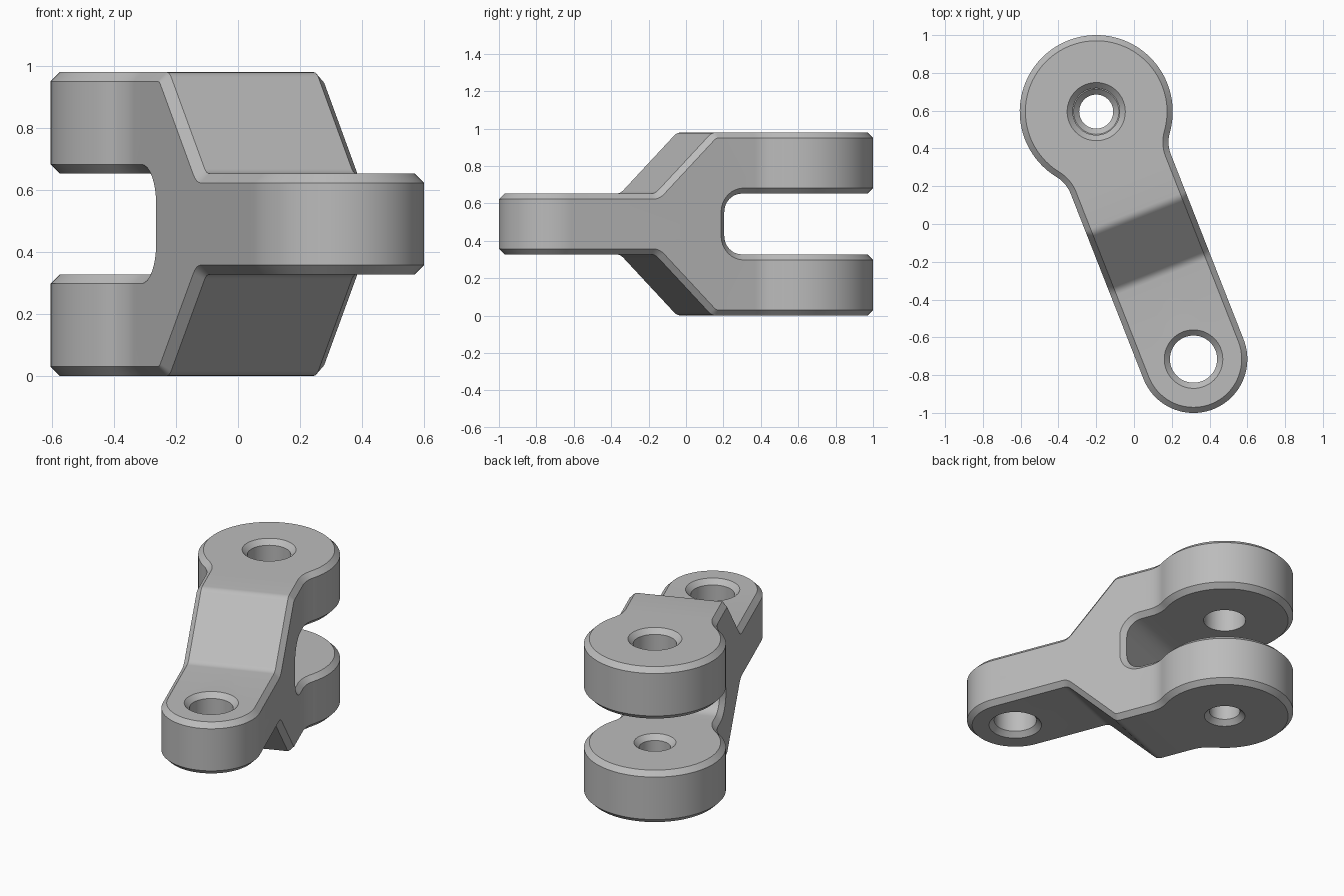
import bpy, bmesh
from math import pi, sin, cos, tan, atan2, sqrt
from mathutils import Matrix

if "Cube" in bpy.data.objects:
    bpy.data.objects.remove(bpy.data.objects["Cube"])

# Main dimensions; v runs along the link from the fork eye to the tongue eye
R_FORK, R_TONGUE, LENGTH = 0.405, 0.285, 1.408
FILLET, CHAMFER, FOLD = 0.18, 0.03, 0.06
Z_FORK, Z_TONGUE = 0.49, 0.1625
FOLD_TOP, FOLD_LOW = 0.59, 0.917
SLOT_END, SLOT_ROUND = 0.52, 0.10
PLACE = Matrix.Translation((-0.2, 0.595, Z_FORK)) @ Matrix.Rotation(atan2(0.515, 1.31), 4, 'Z')

grey = bpy.data.materials.new("light_grey")
grey.use_nodes = True
grey.diffuse_color = (0.5, 0.5, 0.5, 1)
grey.node_tree.nodes["Principled BSDF"].inputs["Base Color"].default_value = (0.5, 0.5, 0.5, 1)


def arc(cx, cy, r, start, end, n):
    return [(cx + r * cos(start + (end - start) * i / n),
             cy + r * sin(start + (end - start) * i / n)) for i in range(n + 1)]


def head(inset, z):
    """Half outline of the fork eye and the fillet into the arm."""
    reach = sqrt((R_FORK + FILLET) ** 2 - (R_TONGUE + FILLET) ** 2)
    beta = atan2(R_TONGUE + FILLET, reach)
    pts = arc(0, 0, R_FORK - inset, pi, beta, 36)
    pts += arc(reach, R_TONGUE + FILLET, FILLET + inset, beta + pi, 1.5 * pi, 8)[1:]
    return [(v, w, z) for v, w in pts]


def folds(inset, drop):
    """Sloped step between fork and tongue, along one edge."""
    k = FOLD * tan(pi / 8)
    pts = arc(FOLD_TOP - k, Z_FORK - FOLD, FOLD - drop, pi / 2, pi / 4, 4)
    pts += arc(FOLD_LOW + k, Z_TONGUE + FOLD, FOLD + drop, 1.25 * pi, 1.5 * pi, 4)
    return [(v, R_TONGUE - inset, z) for v, z in pts]


def tail(inset, z):
    return [(v, w, z) for v, w in arc(LENGTH, 0, R_TONGUE - inset, pi / 2, 0, 24)]


def slot(inset, grow):
    """Rounded end of the fork slot, down to the middle plane."""
    pts = arc(SLOT_END - SLOT_ROUND, Z_TONGUE - SLOT_ROUND, SLOT_ROUND + grow, pi / 2, 0, 8)
    pts.append((SLOT_END + grow, 0))
    return [(v, R_TONGUE - inset, z) for v, z in pts]


# Quarter of the body, then mirrored sideways and vertically
bm = bmesh.new()


def ring(pts):
    return [bm.verts.new((w, -v, z)) for v, w, z in pts]


def bridge(a, b):
    for i in range(len(a) - 1):
        bm.faces.new((a[i], a[i + 1], b[i + 1], b[i]))


def cap(verts):
    bridge(verts, [bm.verts.new((0, p.co.y, p.co.z)) for p in verts])


c = CHAMFER
top_in = ring(head(c, Z_FORK) + folds(c, 0) + tail(c, Z_TONGUE))
heads, steps, tails = head(0, Z_FORK - c), folds(0, c), tail(0, Z_TONGUE - c)
top_out = ring(heads + steps + tails)
slot_in = ring(head(c, Z_TONGUE) + slot(c, 0))
slot_out = ring(head(0, Z_TONGUE + c) + slot(0, c))
tail_mid = ring(tail(0, 0))
cap(top_in)
cap(slot_in)
bridge(top_in, top_out)
bridge(slot_in, slot_out)
n, m = len(heads), len(heads) + len(steps)
bridge(top_out[:n], slot_out[:n])
bridge(top_out[m:], tail_mid)
bm.faces.new(top_out[n - 1:m + 1] + [tail_mid[0]] + slot_out[n - 1:][::-1])
bmesh.ops.remove_doubles(bm, verts=bm.verts[:], dist=1e-5)
for axis in 'XZ':
    bmesh.ops.mirror(bm, geom=bm.verts[:] + bm.edges[:] + bm.faces[:],
                     matrix=Matrix.Identity(4), merge_dist=1e-5, axis=axis)
    bmesh.ops.remove_doubles(bm, verts=bm.verts[:], dist=1e-5)


def finish(mesh_bm, name):
    bmesh.ops.recalc_face_normals(mesh_bm, faces=mesh_bm.faces[:])
    mesh = bpy.data.meshes.new(name)
    mesh_bm.to_mesh(mesh)
    mesh_bm.free()
    mesh.materials.append(grey)
    obj = bpy.data.objects.new(name, mesh)
    obj.matrix_world = PLACE
    bpy.context.collection.objects.link(obj)
    return obj


def bore(name, v, profile, sides=64):
    """Lathed cutter from (radius, height) pairs."""
    cut = bmesh.new()
    rings = [[cut.verts.new((r * cos(2 * pi * i / sides), r * sin(2 * pi * i / sides) - v, z))
              for i in range(sides)] for r, z in profile]
    for a, b in zip(rings, rings[1:]):
        for i in range(sides):
            j = (i + 1) % sides
            cut.faces.new((a[i], a[j], b[j], b[i]))
    cut.faces.new(rings[0])
    cut.faces.new(rings[-1])
    obj = finish(cut, name)
    obj.hide_render = True
    return obj


body = finish(bm, "clevis_link")

# Stepped pin hole in the fork, countersunk hole in the tongue
e = 0.01
cutters = [
    bore("fork_bore", 0, [
        (0.12 + e, -Z_FORK - e), (0.09, -Z_FORK + c), (0.09, -Z_TONGUE - c),
        (0.12 + e, -Z_TONGUE + e), (0.124, 0), (0.124, Z_FORK - c), (0.154 + e, Z_FORK + e)]),
    bore("tongue_bore", LENGTH, [
        (0.155 + e, -Z_TONGUE - e), (0.125, -Z_TONGUE + c),
        (0.125, Z_TONGUE - c), (0.155 + e, Z_TONGUE + e)]),
]
for cutter in cutters:
    mod = body.modifiers.new(cutter.name, 'BOOLEAN')
    mod.operation = 'DIFFERENCE'
    mod.solver = 'EXACT'
    mod.object = cutter

# Apply the cuts and smooth the rounded walls
bpy.ops.object.select_all(action='DESELECT')
body.select_set(True)
bpy.context.view_layer.objects.active = body
bpy.ops.object.convert(target='MESH')
for cutter in cutters:
    bpy.data.objects.remove(cutter)
bpy.ops.object.shade_smooth_by_angle(angle=pi / 6)
